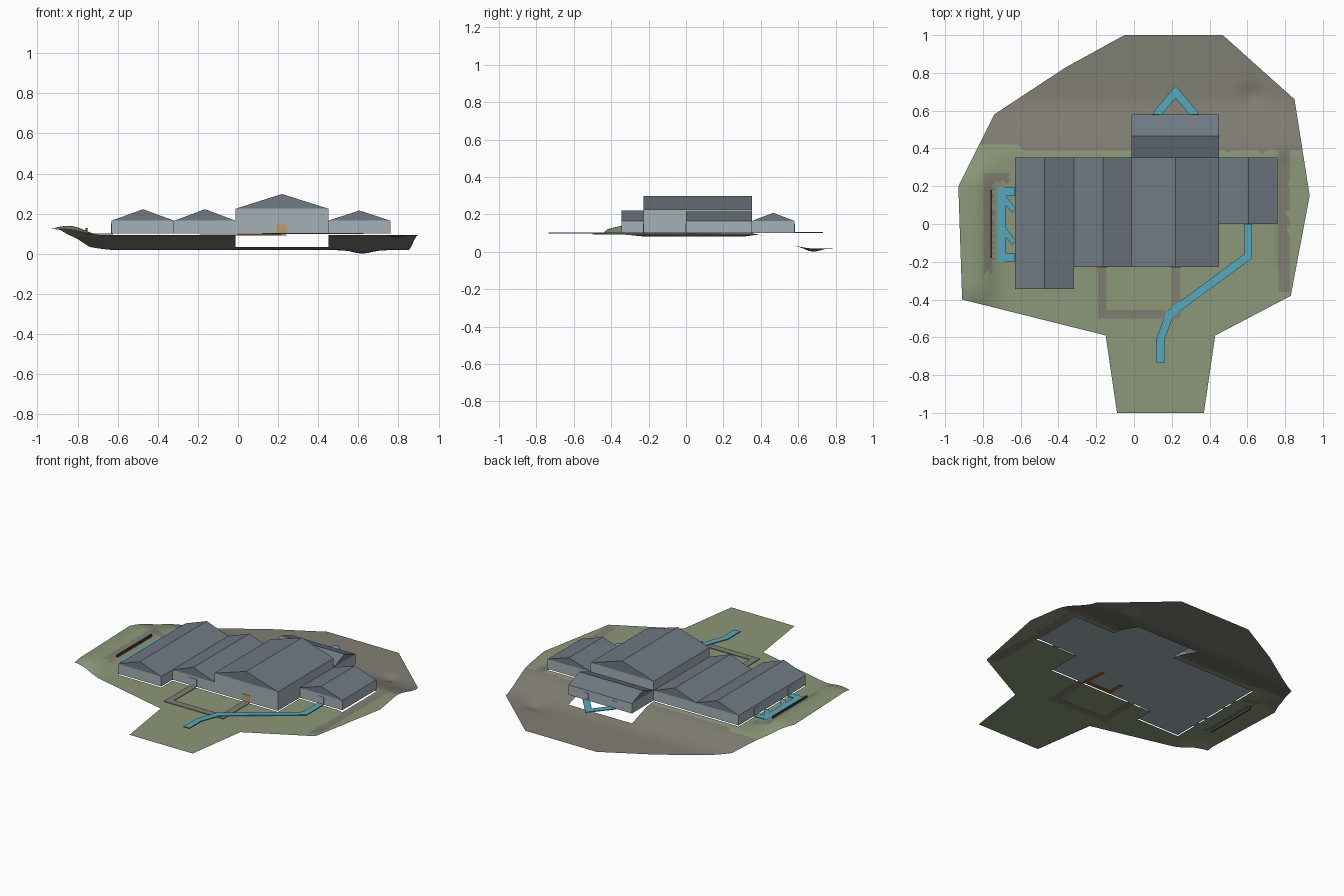
import bpy, bmesh, math
from mathutils import Vector

if "Cube" in bpy.data.objects:
    bpy.data.objects.remove(bpy.data.objects["Cube"])


def material(name, r, g, b):
    lin = [((c / 255 + 0.055) / 1.055) ** 2.4 for c in (r, g, b)]
    m = bpy.data.materials.new(name)
    m.diffuse_color = (*lin, 1)
    m.use_nodes = True
    m.node_tree.nodes["Principled BSDF"].inputs["Base Color"].default_value = m.diffuse_color
    return m


GRASS = material("grass green", 140, 152, 120)
EARTH = material("grey earth", 128, 126, 114)
ROOF = material("slate roof", 112, 122, 131)
WALL = material("pale wall", 164, 176, 182)
BLUE = material("water blue", 84, 170, 192)
BROWN = material("dark brown", 78, 62, 50)
TAN = material("tan door", 190, 158, 108)
ORANGE = material("orange floor", 165, 100, 40)

FLOOR = 0.10
GROUND = 0.093


def make(name, verts, faces, *mats):
    me = bpy.data.meshes.new(name)
    me.from_pydata(verts, [], faces)
    bm = bmesh.new()
    bm.from_mesh(me)
    bmesh.ops.recalc_face_normals(bm, faces=bm.faces[:])
    bm.to_mesh(me)
    bm.free()
    ob = bpy.data.objects.new(name, me)
    bpy.context.collection.objects.link(ob)
    for m in mats:
        me.materials.append(m)
    return ob


def prism(name, loop, shift, mat):
    """Extrude a closed loop of points along a vector."""
    n = len(loop)
    top = [tuple(Vector(p) + Vector(shift)) for p in loop]
    sides = [(i, (i + 1) % n, n + (i + 1) % n, n + i) for i in range(n)]
    faces = [tuple(range(n)), tuple(range(n, 2 * n))] + sides
    return make(name, list(loop) + top, faces, mat)


def box(name, x0, x1, y0, y1, z0, z1, mat):
    loop = [(x0, y0, z0), (x1, y0, z0), (x1, y1, z0), (x0, y1, z0)]
    return prism(name, loop, (0, 0, z1 - z0), mat)


def ribbon(name, pts, mat, width=0.042, z=GROUND + 0.004, thick=0.005):
    """Flat mitred path along 2D points."""
    pts = [Vector(p) for p in pts]
    left, right = [], []
    for i, p in enumerate(pts):
        a = (p - pts[i - 1]).normalized() if i else None
        b = (pts[i + 1] - p).normalized() if i < len(pts) - 1 else None
        t = ((a or b) + (b or a)).normalized()
        n = Vector((-t.y, t.x))
        ref = a or b
        k = width / 2 / max(0.4, n.dot(Vector((-ref.y, ref.x))))
        left.append((*(p + n * k), z))
        right.append((*(p - n * k), z))
    n = len(pts)
    verts = left + right
    verts += [(x, y, z + thick) for x, y, _ in verts]
    m = 2 * n
    faces = []
    for i in range(n - 1):
        q = (i, i + 1, n + i + 1, n + i)
        faces += [q, tuple(j + m for j in q),
                  (i, i + 1, m + i + 1, m + i),
                  (n + i, n + i + 1, m + n + i + 1, m + n + i)]
    faces += [(0, n, m + n, m), (n - 1, m - 1, 2 * m - 1, m + n - 1)]
    return make(name, verts, faces, mat)


# Buildings: name, x0, x1, y0, y1, eave, ridge, ridge axis
BUILDINGS = [
    ("west_wing", -0.63, -0.318, -0.345, 0.353, 0.165, 0.222, "y"),
    ("middle_wing", -0.318, -0.012, -0.228, 0.353, 0.165, 0.222, "y"),
    ("main_hall", -0.012, 0.45, -0.228, 0.353, 0.225, 0.298, "y"),
    ("east_wing", 0.45, 0.76, 0.0, 0.353, 0.165, 0.216, "y"),
    ("rear_wing", -0.012, 0.45, 0.353, 0.58, 0.165, 0.208, "x"),
]
for name, x0, x1, y0, y1, eave, ridge, axis in BUILDINGS:
    box(name + "_walls", x0, x1, y0, y1, FLOOR, eave, WALL)
    if axis == "y":
        gable = [(x0, y0, eave), (x1, y0, eave), ((x0 + x1) / 2, y0, ridge)]
        prism(name + "_roof", gable, (0, y1 - y0, 0), ROOF)
    else:
        gable = [(x0, y0, eave), (x0, y1, eave), (x0, (y0 + y1) / 2, ridge)]
        prism(name + "_roof", gable, (x1 - x0, 0, 0), ROOF)


# Terrain height: plateau, rear slope, west bank, small rear hollow
def step(a, b, v):
    t = min(1, max(0, (v - a) / (b - a)))
    return t * t * (3 - 2 * t)


def height(x, y):
    z = GROUND + 0.046 * step(-0.68, -0.84, x) * step(-0.55, -0.32, y) * (1 - step(0.2, 0.4, y))
    z -= 0.012 * step(-0.86, -0.93, x) * step(-0.5, -0.3, y) * (1 - step(0.2, 0.4, y))
    z -= 0.012 * math.exp(-((x - 0.79) / 0.035) ** 2) * step(-0.36, -0.2, y) * (1 - step(0.3, 0.4, y))
    z += (0.018 - GROUND) * step(0.35, 0.68, y)
    return z - 0.018 * math.exp(-(((x - 0.62) / 0.06) ** 2 + ((y - 0.68) / 0.05) ** 2))


OUTLINE = [(-0.05, 1), (-0.36, 0.83), (-0.74, 0.58), (-0.93, 0.2), (-0.91, -0.4),
           (-0.15, -0.59), (-0.09, -1), (0.37, -1), (0.43, -0.59), (0.83, -0.38),
           (0.93, 0.15), (0.85, 0.66), (0.47, 1)]
bm = bmesh.new()
bm.faces.new([bm.verts.new((x, y, 0)) for x, y in OUTLINE])
bm.normal_update()
bmesh.ops.triangulate(bm, faces=bm.faces[:])
xs = [-0.915 + 0.03 * i for i in range(62)] + [b[k] for b in BUILDINGS for k in (1, 2)]
ys = [-0.57 + 0.03 * i for i in range(45)] + [b[k] for b in BUILDINGS for k in (3, 4)]
for normal, cuts in (((1, 0, 0), xs), ((0, 1, 0), ys)):
    for c in sorted(set(cuts)):
        bmesh.ops.bisect_plane(bm, geom=bm.verts[:] + bm.edges[:] + bm.faces[:],
                               plane_co=Vector(normal) * c, plane_no=normal, dist=1e-5)
# Openings under the buildings
inside = [f for f in bm.faces if any(
    b[1] < f.calc_center_median().x < b[2] and b[3] < f.calc_center_median().y < b[4]
    for b in BUILDINGS)]
bmesh.ops.delete(bm, geom=inside, context="FACES")
for v in bm.verts:
    v.co.z = height(v.co.x, v.co.y)
bm.normal_update()
bmesh.ops.triangulate(bm, faces=bm.faces[:])
bm.normal_update()
# Grass in front, bare earth behind and on the worn tracks
for f in bm.faces:
    c = f.calc_center_median()
    bare = c.y > (0.42 if c.x < -0.6 else 0.38)
    bare |= 0.77 < c.x < 0.815 and c.y > -0.36
    bare |= -0.8 < c.x < -0.75 and abs(c.y) < 0.26
    bare |= -0.8 < c.x < -0.66 and 0.22 < c.y < 0.27
    f.material_index = int(bare)
    f.smooth = True
    if f.normal.z < 0:
        f.normal_flip()
me = bpy.data.meshes.new("terrain")
bm.to_mesh(me)
bm.free()
me.materials.append(GRASS)
me.materials.append(EARTH)
bpy.context.collection.objects.link(bpy.data.objects.new("terrain", me))

# Paths
ribbon("courtyard_path", [(-0.168, -0.228), (-0.168, -0.477), (0.22, -0.477), (0.22, -0.228)],
       EARTH, 0.045, GROUND - 0.001)
ribbon("front_walkway", [(0.605, 0), (0.605, -0.17), (0.19, -0.475), (0.14, -0.61), (0.14, -0.735)],
       BLUE, z=GROUND + 0.006)
ribbon("rear_walkway", [(0.115, 0.575), (0.22, 0.70), (0.325, 0.575)], BLUE, z=FLOOR)
ribbon("indoor_route", [(0.19, -0.06), (0.2, -0.21), (0.01, -0.21), (0.01, -0.1)],
       ORANGE, 0.025, FLOOR - 0.003, 0.003)

# West deck with braces, and the fence on the bank
ribbon("west_deck_edge", [(-0.63, 0.17), (-0.70, 0.17), (-0.70, -0.175), (-0.63, -0.175)], BLUE, 0.045)
for i, (a, b) in enumerate([((-0.69, 0.14), (-0.635, 0.07)), ((-0.69, -0.03), (-0.635, -0.10))]):
    ribbon("west_deck_brace_%d" % i, [a, b], BLUE, 0.03)
box("west_fence", -0.76, -0.751, -0.18, 0.18, GROUND, 0.128, BROWN)

# Doors as thin plates
for name, x, y, w, h, mat in [
    ("middle_door", -0.168, -0.228, 0.055, 0.05, WALL),
    ("main_door", 0.22, -0.228, 0.055, 0.045, TAN),
    ("east_door", 0.605, 0.0, 0.04, 0.05, WALL),
    ("rear_door_left", 0.115, 0.58, 0.04, 0.048, WALL),
    ("rear_door_right", 0.325, 0.58, 0.04, 0.048, WALL),
]:
    box(name, x - w / 2, x + w / 2, y - 0.003, y + 0.003, FLOOR, FLOOR + h, mat)
for i, y in enumerate((-0.175, 0.17)):
    box("west_door_%d" % i, -0.633, -0.627, y - 0.02, y + 0.02, FLOOR, FLOOR + 0.05, WALL)
